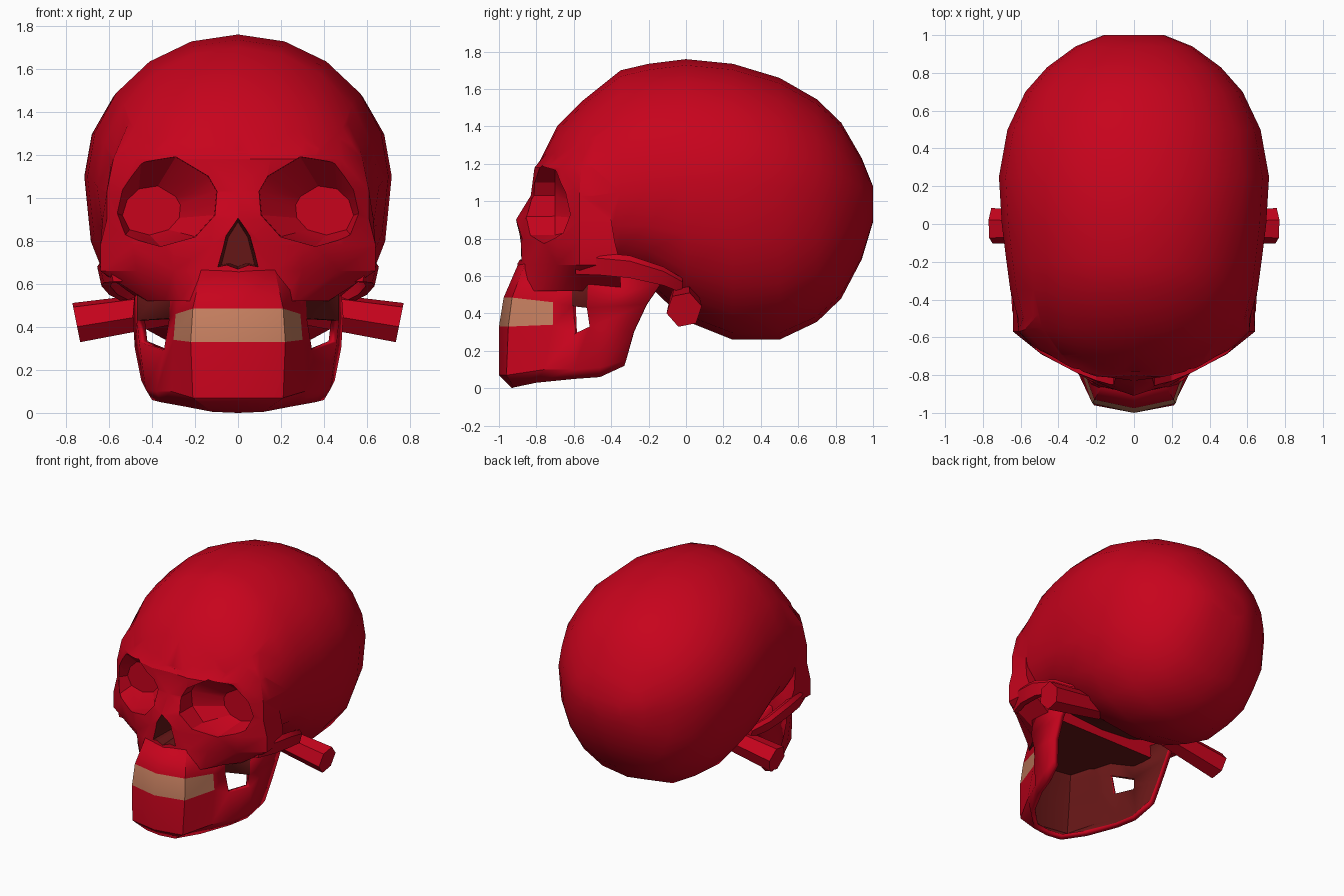
import bpy, bmesh, math

if "Cube" in bpy.data.objects:
    bpy.data.objects.remove(bpy.data.objects["Cube"])


def material(name, rgb):
    m = bpy.data.materials.new(name)
    m.diffuse_color = (*rgb, 1)
    m.use_nodes = True
    m.node_tree.nodes["Principled BSDF"].inputs["Base Color"].default_value = m.diffuse_color
    return m


# Slots: 0 bone red, 1 teeth, 2 dark hollow insides
COLOURS = [material("deep_red", (0.57, 0.001, 0.012)),
           material("tooth_tan", (0.56, 0.21, 0.115)),
           material("hollow_dark_red", (0.13, 0.008, 0.008))]


def loft(name, rings, closed=True, skip=lambda i, j: False, tint=lambda i, j: 0):
    """Skin a list of equal-length rings; closed rings get end caps."""
    bm = bmesh.new()
    vs = [[bm.verts.new(p) for p in r] for r in rings]
    n = len(rings[0])
    for i in range(len(rings) - 1):
        for j in range(n if closed else n - 1):
            k = (j + 1) % n
            if not skip(i, j):
                f = bm.faces.new((vs[i][j], vs[i][k], vs[i + 1][k], vs[i + 1][j]))
                f.material_index = tint(i, j)
    if closed:
        for end in (vs[0], vs[-1]):
            bm.faces.new(end).material_index = tint(0, 0)
        bmesh.ops.recalc_face_normals(bm, faces=bm.faces)
    me = bpy.data.meshes.new(name)
    bm.to_mesh(me)
    bm.free()
    for m in COLOURS:
        me.materials.append(m)
    ob = bpy.data.objects.new(name, me)
    bpy.context.collection.objects.link(ob)
    return ob


def activate(ob):
    bpy.ops.object.select_all(action='DESELECT')
    ob.select_set(True)
    bpy.context.view_layer.objects.active = ob


def boolean(ob, other, op):
    m = ob.modifiers.new(op, 'BOOLEAN')
    m.operation, m.object, m.solver = op, other, 'EXACT'
    activate(ob)
    bpy.ops.object.modifier_apply(modifier=m.name)
    bpy.data.objects.remove(other)


def mirror(ob):
    ob.modifiers.new("mirror", 'MIRROR')


def smooth(ob, angle):
    activate(ob)
    bpy.ops.object.shade_smooth_by_angle(angle=math.radians(angle))


def both_sides(half):
    """Half outline from the centre outwards -> full outline, left to right."""
    return [(-p[0], *p[1:]) for p in reversed(half[1:])] + list(half)


# Cranium: sections along y (y, half width, top, bottom, widest height)
stations = [(-.78, .27, 1.22, .74, 1.0), (-.69, .47, 1.40, .64, 1.0),
            (-.55, .60, 1.54, .59, 1.02), (-.35, .655, 1.70, .58, 1.05),
            (-.2, .675, 1.735, .55, 1.08), (0, .70, 1.76, .36, 1.1),
            (.25, .715, 1.735, .26, 1.1), (.5, .67, 1.66, .26, 1.08),
            (.7, .575, 1.545, .355, 1.04), (.83, .46, 1.42, .48, 1.02),
            (.94, .31, 1.23, .69, 1.0), (1.0, .16, 1.08, .89, .99)]


def section(y, w, top, bot, mid):
    ring = []
    for k in range(20):
        a = math.tau * k / 20
        c, s = math.cos(a), math.sin(a)
        e = 1 if s > 0 else (0.8 if y < -.1 else 0.87)   # boxier underside
        x = w * math.copysign(abs(c) ** e, c)
        z = mid + (top - mid) * s if s > 0 else mid - (mid - bot) * abs(s) ** e
        ring.append((x, y, z))
    return ring


skull = loft("skull", [section(*s) for s in stations])

# Face: horizontal outlines from upper jaw to brow, (x, y) from the centre out
face_rows = {
    .52: [(0, -.94), (.2, -.88), (.27, -.79), (.34, -.66), (.42, -.56), (.45, -.35)],
    .66: [(0, -.90), (.18, -.86), (.3, -.79), (.47, -.69), (.64, -.57), (.62, -.35)],
    .78: [(0, -.90), (.12, -.87), (.3, -.79), (.49, -.69), (.64, -.57), (.64, -.38)],
    .90: [(0, -.91), (.10, -.86), (.3, -.78), (.51, -.67), (.61, -.57), (.63, -.4)],
    1.03: [(0, -.83), (.12, -.81), (.32, -.80), (.51, -.67), (.61, -.57), (.62, -.4)],
    1.18: [(0, -.80), (.15, -.81), (.32, -.77), (.48, -.67), (.58, -.56), (.6, -.4)],
    1.37: [(0, -.66), (.15, -.65), (.3, -.61), (.42, -.54), (.5, -.47), (.53, -.36)],
}
face = loft("face", [[(x, y, z) for x, y in both_sides(r)] for z, r in face_rows.items()])
boolean(skull, face, 'UNION')

# Eye sockets: tapering pits with an overhanging roof
socket = [(.10, 1.03), (.14, 1.10), (.29, 1.19), (.45, 1.165), (.55, 1.07),
          (.59, .94), (.53, .82), (.36, .775), (.2, .82), (.11, .92)]


def socket_ring(side, y, scale, cx, cz):
    return [(side * (cx + (x - .34) * scale), y, cz + (z - .98) * scale) for x, z in socket]


for side in (-1, 1):
    pit = loft("socket_cutter", [socket_ring(side, -1.1, 1.03, .34, .98),
                                 socket_ring(side, -.70, 1.0, .34, .98),
                                 socket_ring(side, -.55, .55, .40, .94)])
    boolean(skull, pit, 'DIFFERENCE')

# Nose opening, dark inside
nose = [(0, .92), (-.065, .83), (-.11, .67), (-.06, .68), (0, .66), (.06, .68), (.11, .67), (.065, .83)]
pit = loft("nose_cutter", [[(x, -1.1, z) for x, z in nose],
                           [(x * .7, -.66, .76 + (z - .76) * .8) for x, z in nose]],
           tint=lambda i, j: 2)
boolean(skull, pit, 'DIFFERENCE')

# Dark roof of the hollow between the jaw branches
for p in skull.data.polygons:
    c = p.center
    if p.normal.z < -.6 and c.z < .66 and c.y < -.15 and abs(c.x) < .45:
        p.material_index = 2
smooth(skull, 28)

# Jaw: open shell from chin to upper jaw, with gaps in front of the rear branches
jaw_rows = [
    [(0, -.93, 0), (.12, -.92, .005), (.25, -.80, .03), (.36, -.6, .05), (.40, -.46, .06), (.43, -.33, .12)],
    [(0, -1, .07), (.21, -.96, .07), (.31, -.76, .10), (.38, -.6, .10), (.43, -.46, .11), (.45, -.32, .15)],
    [(0, -1, .33), (.22, -.95, .33), (.30, -.71, .34), (.345, -.60, .29), (.46, -.515, .33), (.48, -.28, .30)],
    [(0, -.975, .485), (.21, -.93, .485), (.29, -.71, .46), (.32, -.61, .44), (.47, -.53, .43), (.49, -.21, .45)],
    [(0, -.895, .67), (.17, -.86, .67), (.27, -.76, .66), (.31, -.61, .64), (.47, -.52, .64), (.48, -.12, .58)],
]
jaw = loft("jaw", [both_sides(r) for r in jaw_rows], closed=False,
           skip=lambda i, j: i == 2 and j in (1, 8),
           tint=lambda i, j: 1 if i == 2 and 3 <= j <= 6 else 2 if i == 3 and j in (1, 8) else 0)
shell = jaw.modifiers.new("thickness", 'SOLIDIFY')
shell.thickness = .04
shell.offset = -1
shell.material_offset = 2      # dark inner wall
smooth(jaw, 30)

# Cheekbone arches
path = [(.58, -.59, .67, .06), (.625, -.46, .665, .06), (.635, -.3, .65, .06),
        (.60, -.12, .60, .05), (.52, -.02, .55, .04)]
arch = loft("cheekbone_arch", [[(x + .02, y, z + h * .5), (x, y, z + h), (x - .04, y, z + h * .6),
                                (x - .04, y, z - h), (x, y, z - h)] for x, y, z, h in path])
mirror(arch)
smooth(arch, 30)


# Side pegs: tilted six-sided rods below the ears
def hexagon(x, z, r):
    return [(x + .2 * r * math.sin(a), -.01 + r * math.cos(a), z + r * math.sin(a))
            for a in (math.tau * k / 6 + .2 for k in range(6))]


peg = loft("side_peg", [hexagon(.3, .49, .08), hexagon(.752, .42, .096)])
mirror(peg)
smooth(peg, 30)
